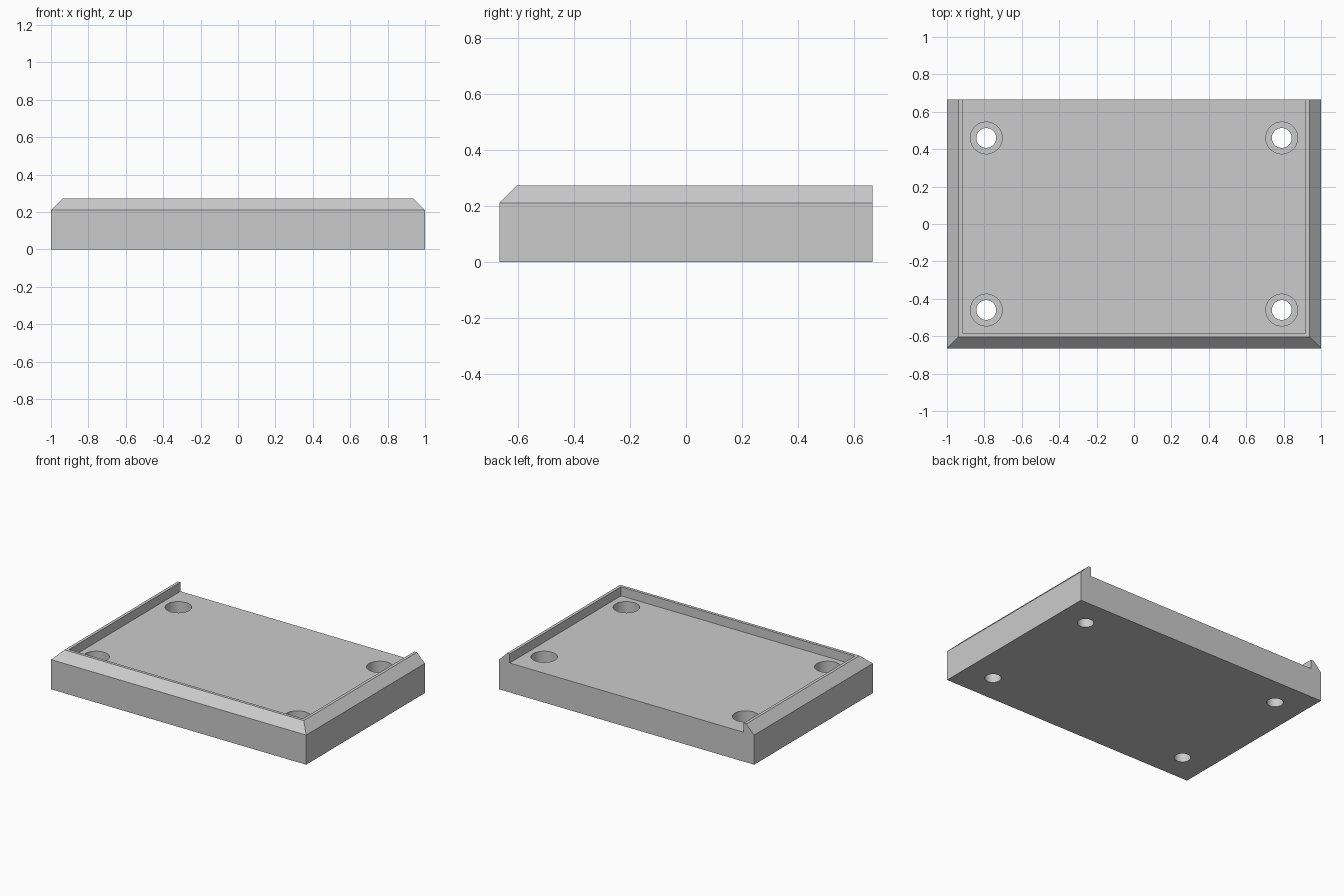
import bpy
import bmesh
from math import radians
from mathutils import Matrix, Vector

default_cube = bpy.data.objects.get("Cube")
if default_cube:
    bpy.data.objects.remove(default_cube, do_unlink=True)

# Main dimensions
HALF_X, HALF_Y, HEIGHT = 1.0, 0.665, 0.272
FLOOR, CHAMFER, RIM = 0.208, 0.062, 0.083
HOLE_X, HOLE_Y = 0.79, 0.46
BORE_R, SCREW_R, BORE_DEPTH = 0.085, 0.053, 0.11

grey = bpy.data.materials.new("light grey")
grey.use_nodes = True
grey.diffuse_color = (0.6, 0.6, 0.6, 1)
grey.node_tree.nodes["Principled BSDF"].inputs["Base Color"].default_value = (0.6, 0.6, 0.6, 1)


def make_object(name, bm):
    mesh = bpy.data.meshes.new(name)
    bm.to_mesh(mesh)
    bm.free()
    mesh.materials.append(grey)
    obj = bpy.data.objects.new(name, mesh)
    bpy.context.collection.objects.link(obj)
    return obj


def box(low, high):
    low, high = Vector(low), Vector(high)
    bm = bmesh.new()
    matrix = Matrix.Translation((low + high) / 2) @ Matrix.Diagonal((*(high - low), 1))
    bmesh.ops.create_cube(bm, size=1, matrix=matrix)
    return bm


def cylinder(x, y, radius, bottom, top):
    bm = bmesh.new()
    bmesh.ops.create_cone(bm, cap_ends=True, segments=64, radius1=radius, radius2=radius,
                          depth=top - bottom,
                          matrix=Matrix.Translation((x, y, (bottom + top) / 2)))
    return bm


def cut(target, bm):
    cutter = make_object("cutter", bm)
    cutter.hide_render = True
    mod = target.modifiers.new("cut", 'BOOLEAN')
    mod.operation = 'DIFFERENCE'
    mod.solver = 'EXACT'
    mod.object = cutter
    bpy.context.view_layer.objects.active = target
    bpy.ops.object.modifier_apply(modifier=mod.name)
    bpy.data.objects.remove(cutter, do_unlink=True)


# Base block, chamfered along its top edges except at the open back
bm = box((-HALF_X, -HALF_Y, 0), (HALF_X, HALF_Y, HEIGHT))
edges = [e for e in bm.edges
         if all(v.co.z > HEIGHT / 2 for v in e.verts)
         and not all(v.co.y > 0 for v in e.verts)]
bmesh.ops.bevel(bm, geom=edges, offset=CHAMFER, offset_type='OFFSET',
                segments=1, affect='EDGES')
tray = make_object("tray", bm)

# Shallow pocket behind the rim, open at the back
cut(tray, box((RIM - HALF_X, RIM - HALF_Y, FLOOR), (HALF_X - RIM, HALF_Y + 0.2, 0.5)))

# Counterbored screw holes in the four corners
for sx in (-1, 1):
    for sy in (-1, 1):
        x, y = sx * HOLE_X, sy * HOLE_Y
        cut(tray, cylinder(x, y, BORE_R, FLOOR - BORE_DEPTH, 0.4))
        cut(tray, cylinder(x, y, SCREW_R, -0.1, 0.4))

# Smooth hole walls, crisp edges elsewhere
bpy.ops.object.select_all(action='DESELECT')
tray.select_set(True)
bpy.context.view_layer.objects.active = tray
bpy.ops.object.shade_smooth_by_angle(angle=radians(30))
